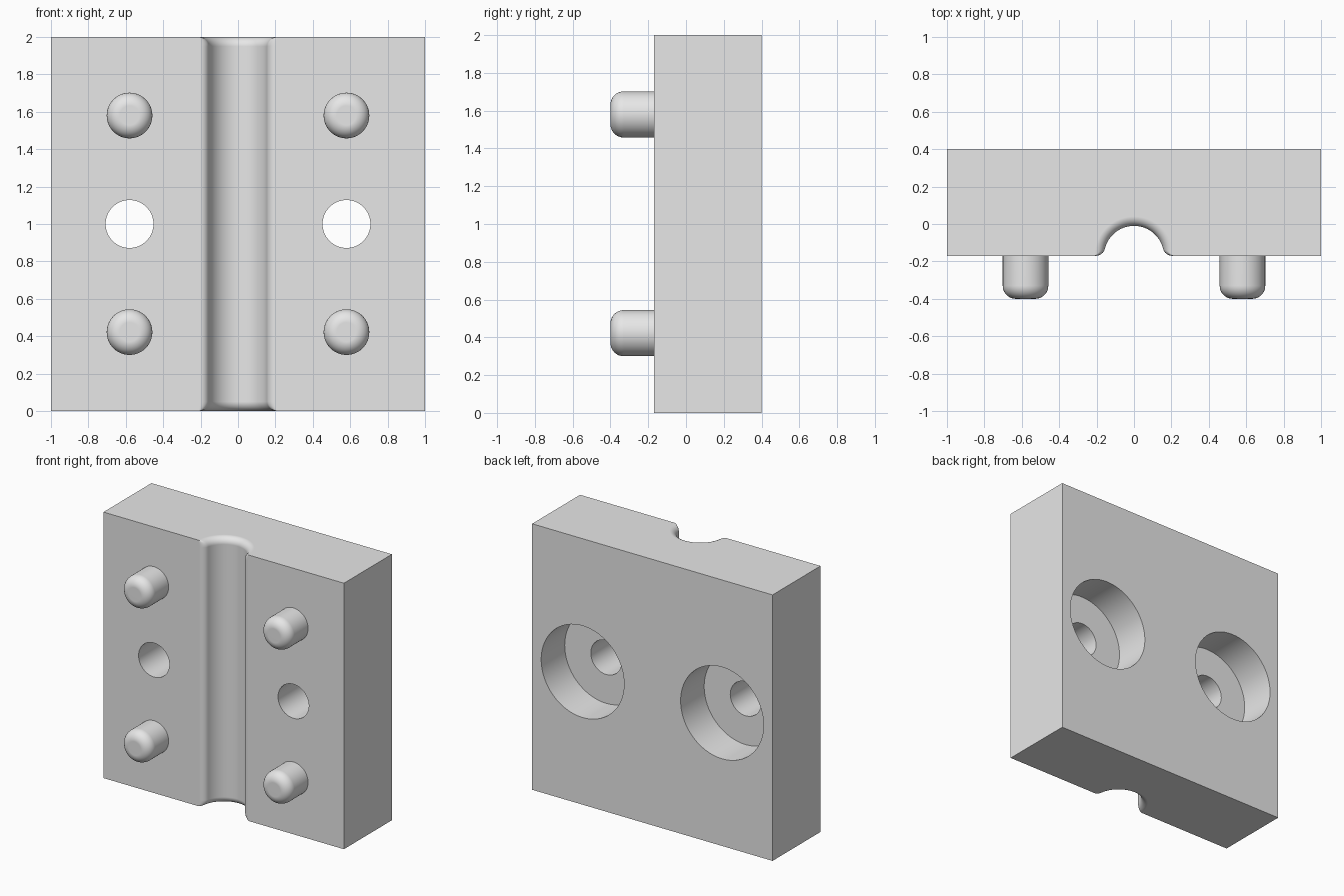
import bpy, bmesh
from math import sin, cos, pi, sqrt, atan2, radians
from mathutils import Matrix, Vector

FRONT, BACK, TOP = -0.17, 0.40, 2.0
GROOVE_R, ROUND = 0.16, 0.05
HOLE_X = 0.58

default = bpy.data.objects.get("Cube")
if default:
    bpy.data.objects.remove(default, do_unlink=True)

grey = bpy.data.materials.new("plain_grey")
grey.use_nodes = True
grey.diffuse_color = (0.8, 0.8, 0.8, 1)
for node in grey.node_tree.nodes:
    if node.type == 'BSDF_PRINCIPLED':
        node.inputs["Base Color"].default_value = (0.8, 0.8, 0.8, 1)


def make_object(name, bm):
    bmesh.ops.recalc_face_normals(bm, faces=bm.faces)
    mesh = bpy.data.meshes.new(name)
    bm.to_mesh(mesh)
    bm.free()
    mesh.materials.append(grey)
    obj = bpy.data.objects.new(name, mesh)
    bpy.context.collection.objects.link(obj)
    return obj


def activate(obj):
    bpy.ops.object.select_all(action='DESELECT')
    obj.select_set(True)
    bpy.context.view_layer.objects.active = obj


def finish(obj):
    """Smooth the rounds while keeping flat faces flat."""
    activate(obj)
    bpy.ops.object.shade_smooth_by_angle(angle=radians(35))
    mod = obj.modifiers.new("flat_faces", 'WEIGHTED_NORMAL')
    mod.weight = 100
    mod.keep_sharp = True


def rod(x, y0, y1, z, radius, bevel=0):
    """Cylinder along y, with an optional rounded front rim."""
    bm = bmesh.new()
    place = Matrix.Translation((x, (y0 + y1) / 2, z)) @ Matrix.Rotation(pi / 2, 4, 'X')
    bmesh.ops.create_cone(bm, cap_ends=True, segments=64, radius1=radius,
                          radius2=radius, depth=y1 - y0, matrix=place)
    if bevel:
        rim = [e for e in bm.edges if all(v.co.y < y0 + 0.001 for v in e.verts)]
        bmesh.ops.bevel(bm, geom=rim, offset=bevel, segments=8, profile=0.5,
                        affect='EDGES')
    return bm


def section(flare):
    """Block outline at one height; the groove is widened by flare."""
    f = max(ROUND - flare, 0.001)
    r = GROOVE_R + flare
    cx = sqrt((r + f) ** 2 - f ** 2)
    start = atan2(f, cx)
    half = []
    # right half of the groove, from its deepest point to the front edge
    for i in range(17):
        a = pi / 2 + (start - pi / 2) * i / 16
        half.append((r * cos(a), FRONT + r * sin(a)))
    # rounded front edge
    for i in range(1, 9):
        a = pi + start + (pi / 2 - start) * i / 8
        half.append((cx + f * cos(a), FRONT + f + f * sin(a)))
    half += [(1, FRONT), (1, BACK)]
    return half + [(-x, y) for x, y in reversed(half[1:])]


# Block: outlines lofted upward, with the groove flared at both ends
steps = [i / 8 * pi / 2 for i in range(9)]
levels = [(ROUND * (1 - cos(a)), ROUND * (1 - sin(a))) for a in steps]
levels += [(TOP - h, d) for h, d in reversed(levels)]
bm = bmesh.new()
rings = [[bm.verts.new((x, y, h)) for x, y in section(d)] for h, d in levels]
for low, high in zip(rings, rings[1:]):
    for i in range(len(low)):
        j = (i + 1) % len(low)
        bm.faces.new((low[i], low[j], high[j], high[i]))
bm.faces.new(rings[0])
bm.faces.new(rings[-1])
block = make_object("grooved_block", bm)

# Bolt holes with wide counterbores in the back
for side in (-1, 1):
    for y0, y1, radius in ((-0.5, 0.3, 0.128), (0.12, 0.6, 0.345)):
        cutter = make_object("hole_cutter", rod(side * HOLE_X, y0, y1, 1, radius))
        cutter.hide_render = True
        mod = block.modifiers.new("hole", 'BOOLEAN')
        mod.operation = 'DIFFERENCE'
        mod.solver = 'EXACT'
        mod.object = cutter
        activate(block)
        bpy.ops.object.modifier_apply(modifier=mod.name)
        bpy.data.objects.remove(cutter, do_unlink=True)
finish(block)

# Four locating pins with rounded tips
for side, side_name in ((-1, "right"), (1, "left")):
    for z, level_name in ((0.422, "lower"), (1.58, "upper")):
        pin = make_object(f"{level_name}_{side_name}_pin",
                          rod(side * HOLE_X, -0.40, FRONT + 0.02, z, 0.122, 0.07))
        finish(pin)
